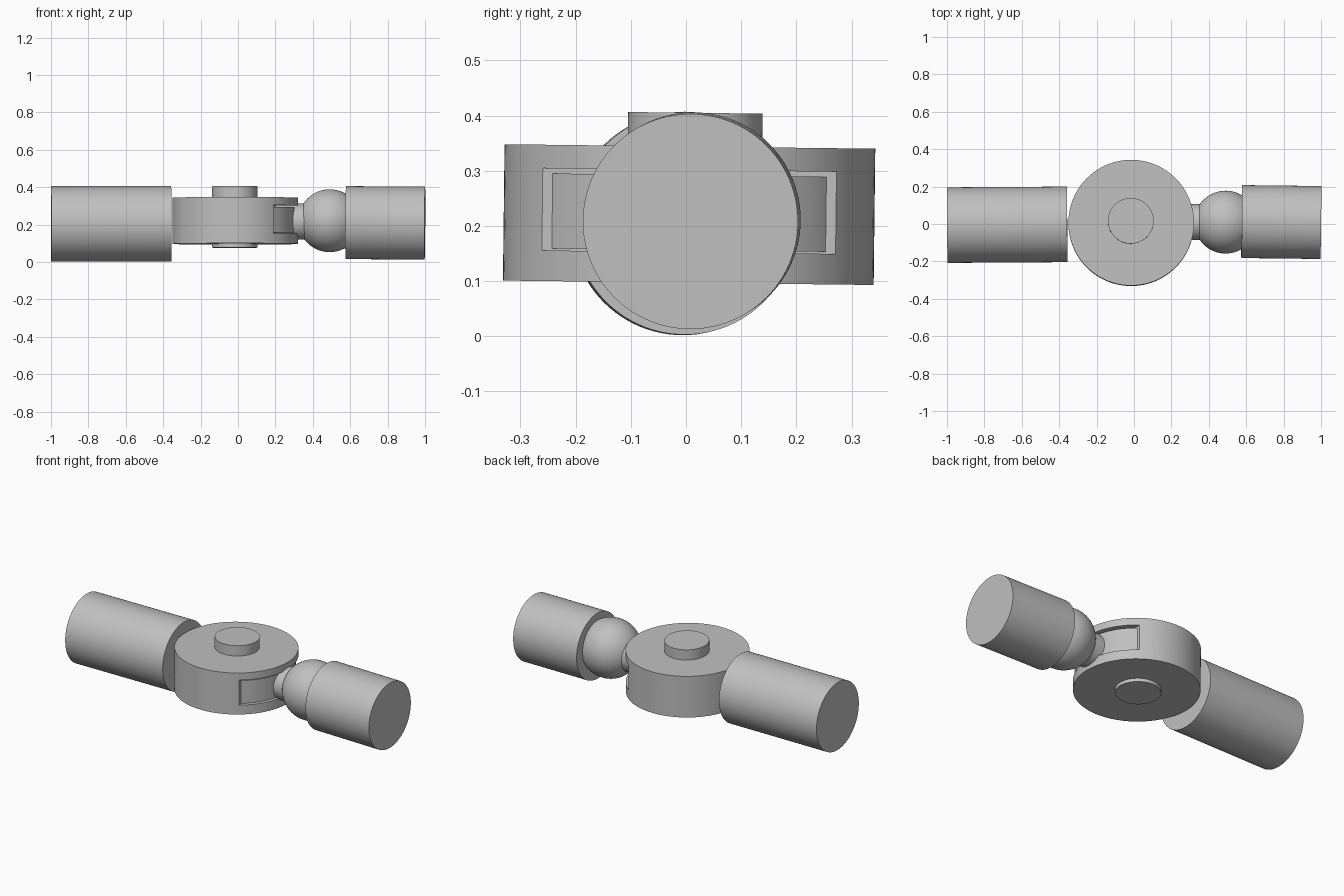
import bpy
from mathutils import Vector

if "Cube" in bpy.data.objects:
    bpy.data.objects.remove(bpy.data.objects["Cube"], do_unlink=True)

grey = bpy.data.materials.new("plain grey")
grey.use_nodes = True
colour = (0.53, 0.53, 0.53, 1)
grey.diffuse_color = colour
grey.node_tree.nodes["Principled BSDF"].inputs["Base Color"].default_value = colour


def finish(name):
    """Name the active object, give it its colour and smooth its round sides."""
    obj = bpy.context.object
    obj.name = name
    obj.data.materials.append(grey)
    bpy.ops.object.shade_smooth_by_angle()
    return obj


def rod(name, start, end, radius):
    """Solid cylinder between two points."""
    start, end = Vector(start), Vector(end)
    axis = end - start
    bpy.ops.mesh.primitive_cylinder_add(
        vertices=96, radius=radius, depth=axis.length, location=(start + end) / 2,
        rotation=axis.to_track_quat('Z', 'Y').to_euler())
    return finish(name)


def upright(name, radius, bottom, top):
    """Disc on the hinge axis, which leans very slightly to the back."""
    lean = 0.012
    return rod(name, (-0.015, 0.003 + bottom * lean, bottom),
               (-0.015, 0.003 + top * lean, top), radius)


# Hinge housing with a slot on the left side
housing = upright("hinge_housing", 0.336, 0.097, 0.344)
bpy.ops.mesh.primitive_cube_add(size=1, location=(0.44, 0, 0.227),
                                rotation=(-0.012, 0, 0))
cutter = bpy.context.object
cutter.name = "slot_cutter"
cutter.scale = (0.5, 1, 0.149)
cutter.hide_render = True

slot = housing.modifiers.new("slot", 'BOOLEAN')
slot.operation = 'DIFFERENCE'
slot.solver = 'EXACT'
slot.object = cutter
bpy.ops.object.select_all(action='DESELECT')
housing.select_set(True)
bpy.context.view_layer.objects.active = housing
bpy.ops.object.modifier_apply(modifier=slot.name)
bpy.ops.object.shade_smooth_by_angle()
bpy.data.objects.remove(cutter, do_unlink=True)

# Turning tongue inside the slot, and the pin through the hinge
upright("hinge_tongue", 0.322, 0.156, 0.292)
rod("hinge_pin", (-0.017, 0.013, 0.077), (-0.017, 0.017, 0.405), 0.122)

# Neck and ball of the swivel joint
rod("ball_neck", (0.2, 0.01, 0.215), (0.45, 0.01, 0.217), 0.096)
bpy.ops.mesh.primitive_uv_sphere_add(segments=64, ring_count=32, radius=0.168,
                                     location=(0.49, 0.01, 0.221))
finish("joint_ball")

# Arms on both sides
rod("left_arm", (0.576, 0.013, 0.211), (0.999, 0.008, 0.208), 0.195)
rod("right_arm", (-0.999, -0.006, 0.204), (-0.357, -0.002, 0.205), 0.202)
